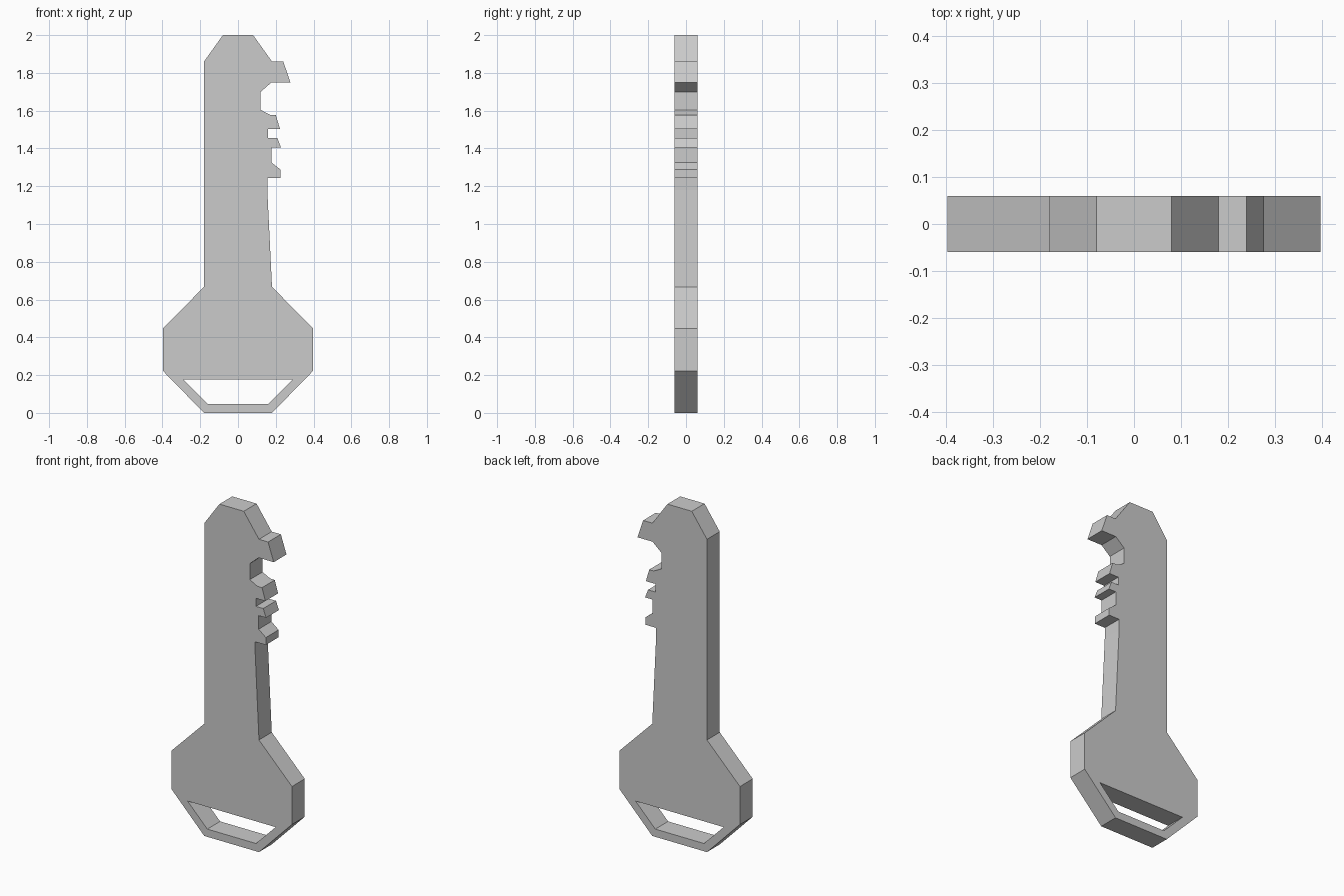
import bpy, bmesh
from mathutils import Vector

if "Cube" in bpy.data.objects:
    bpy.data.objects.remove(bpy.data.objects["Cube"])

HALF = 0.06  # half of the key's thickness


def plate(name, loops):
    """Fill closed (x, z) loops (outline plus holes) and extrude them along y."""
    bm = bmesh.new()
    edges = []
    for loop in loops:
        vs = [bm.verts.new((x, -HALF, z)) for x, z in loop]
        edges += [bm.edges.new((a, b)) for a, b in zip(vs, vs[1:] + vs[:1])]
    bmesh.ops.triangle_fill(bm, edges=edges, use_beauty=True, normal=Vector((0, -1, 0)))
    ext = bmesh.ops.extrude_face_region(bm, geom=bm.faces[:], use_keep_orig=True)
    moved = [g for g in ext["geom"] if isinstance(g, bmesh.types.BMVert)]
    bmesh.ops.translate(bm, verts=moved, vec=(0, 2 * HALF, 0))
    bmesh.ops.recalc_face_normals(bm, faces=bm.faces[:])
    mesh = bpy.data.meshes.new(name)
    bm.to_mesh(mesh)
    bm.free()
    obj = bpy.data.objects.new(name, mesh)
    bpy.context.collection.objects.link(obj)
    return obj


# Left side, bottom to top: bow, shoulder, blade, tip
left = [(-0.18, 0), (-0.397, 0.222), (-0.397, 0.448), (-0.18, 0.667),
        (-0.18, 1.86), (-0.08, 2.0)]
# Toothed edge, top to bottom
teeth = [(0.08, 2.0), (0.18, 1.86), (0.24, 1.86), (0.277, 1.75), (0.178, 1.75),
         (0.12, 1.70), (0.12, 1.604), (0.17, 1.578), (0.20, 1.578), (0.222, 1.504),
         (0.16, 1.504), (0.16, 1.456), (0.208, 1.456), (0.227, 1.406), (0.178, 1.406),
         (0.178, 1.325), (0.225, 1.288), (0.225, 1.244), (0.155, 1.244), (0.155, 1.18)]
# Right side of the bow mirrors the left
bow_right = [(-x, z) for x, z in reversed(left[:4])]
# Slot for the key ring
slot = [(-0.29, 0.178), (0.29, 0.178), (0.16, 0.046), (-0.16, 0.046)]

plate("key", [left + teeth + bow_right, slot])
